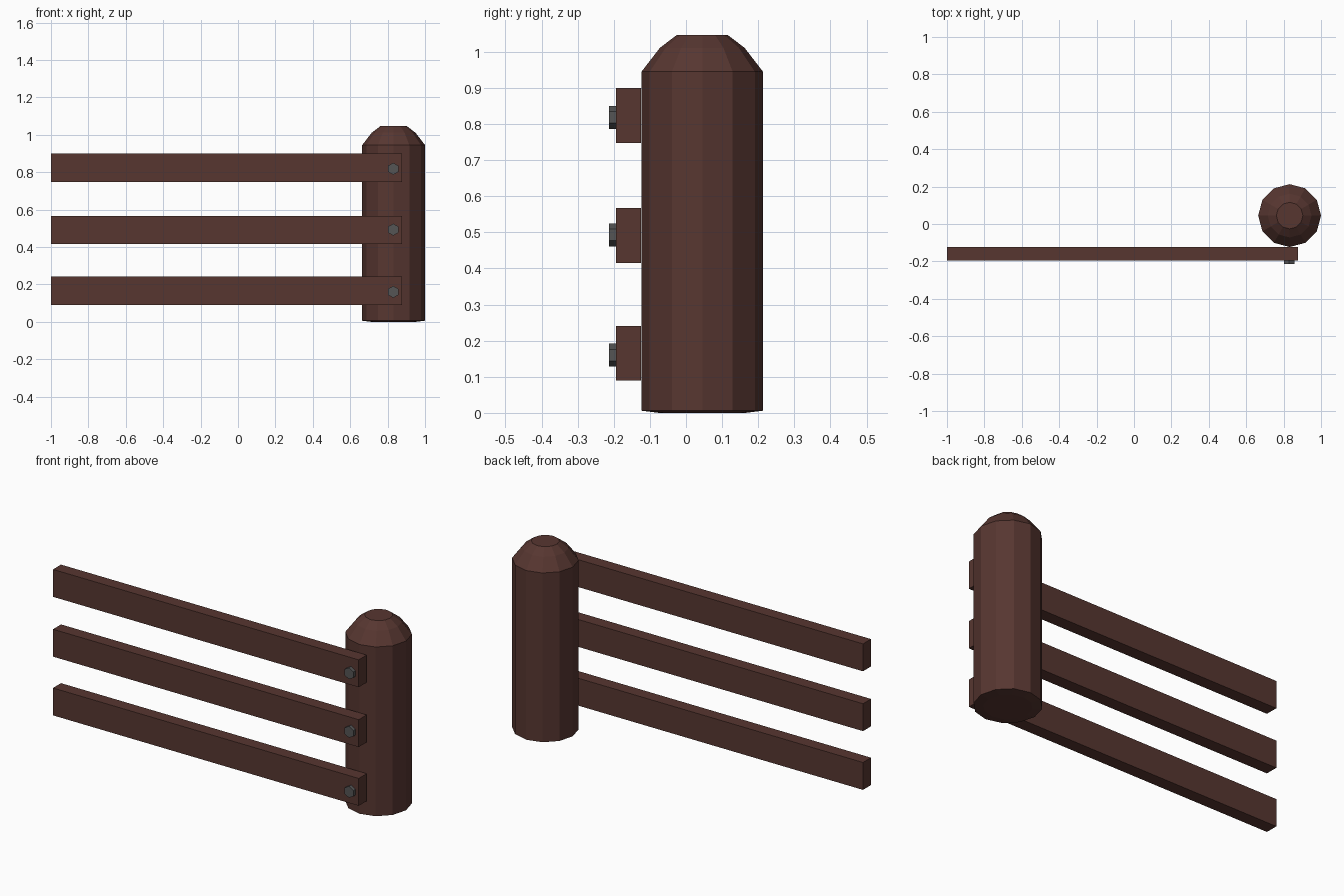
import bpy, bmesh, math
from mathutils import Matrix, Vector

if "Cube" in bpy.data.objects:
    bpy.data.objects.remove(bpy.data.objects["Cube"])


def material(name, color):
    m = bpy.data.materials.new(name)
    m.diffuse_color = (*color, 1)
    m.use_nodes = True
    m.node_tree.nodes["Principled BSDF"].inputs["Base Color"].default_value = m.diffuse_color
    return m


wood = material("dark_wood", (0.095, 0.037, 0.03))
metal = material("bolt_metal", (0.09, 0.09, 0.09))


def finish(bm, name, mat):
    bmesh.ops.recalc_face_normals(bm, faces=bm.faces)
    mesh = bpy.data.meshes.new(name)
    bm.to_mesh(mesh)
    bm.free()
    mesh.materials.append(mat)
    ob = bpy.data.objects.new(name, mesh)
    bpy.context.collection.objects.link(ob)
    return ob


def lathe(name, profile, center, sides, mat):
    """Stack (radius, z) rings into a capped, flat-faced solid."""
    bm = bmesh.new()
    rings = []
    for r, z in profile:
        rings.append([bm.verts.new((center[0] + r * math.cos(2 * math.pi * i / sides),
                                    center[1] + r * math.sin(2 * math.pi * i / sides), z))
                      for i in range(sides)])
    for a, b in zip(rings, rings[1:]):
        for i in range(sides):
            j = (i + 1) % sides
            bm.faces.new((a[i], a[j], b[j], b[i]))
    bm.faces.new(rings[0])
    bm.faces.new(rings[-1])
    return finish(bm, name, mat)


def box(name, lo, hi, mat):
    lo, hi = Vector(lo), Vector(hi)
    bm = bmesh.new()
    bmesh.ops.create_cube(bm, size=1, matrix=Matrix.Translation((lo + hi) / 2)
                          @ Matrix.Diagonal((*(hi - lo), 1)))
    return finish(bm, name, mat)


def hex_bolt(name, center, radius, depth, mat):
    bm = bmesh.new()
    bmesh.ops.create_cone(bm, cap_ends=True, segments=6, radius1=radius, radius2=radius,
                          depth=depth, matrix=Matrix.Translation(center)
                          @ Matrix.Rotation(math.pi / 2, 4, 'X'))
    # point of the hexagon faces up
    if max(v.co.z for v in bm.verts) - center[2] < radius * 0.95:
        bmesh.ops.rotate(bm, verts=bm.verts, cent=center,
                         matrix=Matrix.Rotation(math.pi / 6, 3, 'Y'))
    return finish(bm, name, mat)


# Round post with bevelled top
lathe("post", [(0.12, 0.0), (0.168, 0.006), (0.168, 0.945), (0.117, 1.011), (0.071, 1.046)],
      (0.832, 0.045), 12, wood)

# Three rails, each with a hex bolt
for label, z in (("lower", 0.165), ("middle", 0.491), ("upper", 0.823)):
    box(label + "_rail", (-1.0, -0.194, z - 0.076), (0.877, -0.124, z + 0.076), wood)
    hex_bolt(label + "_bolt", (0.83, -0.2, z - 0.005 if label != "middle" else z + 0.002),
             0.032, 0.026, metal)
